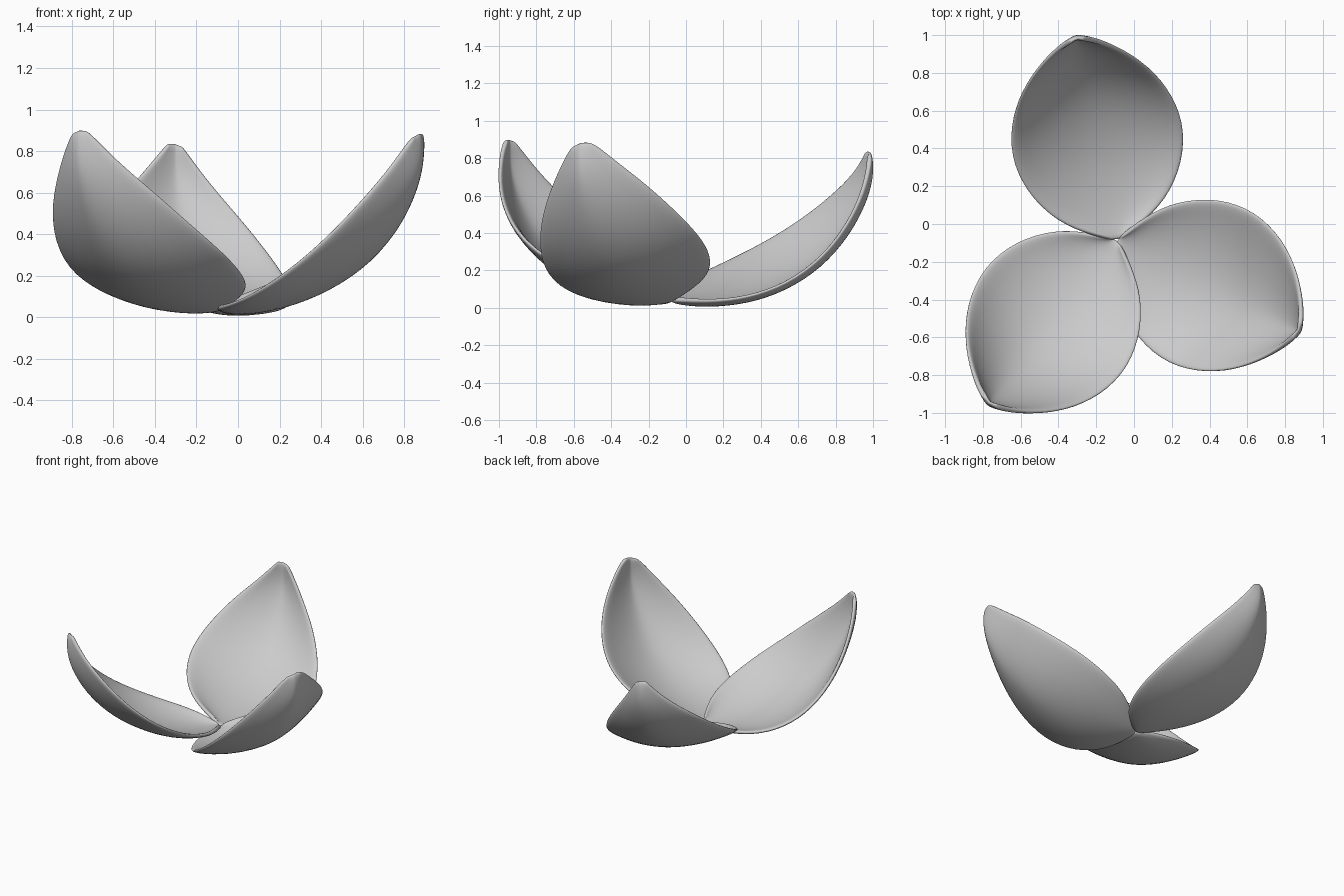
import bpy
import math
from mathutils import Matrix, Vector

cube = bpy.data.objects.get("Cube")
if cube:
    bpy.data.objects.remove(cube, do_unlink=True)

# Single pale grey colour
grey = bpy.data.materials.new("pale_grey")
grey.use_nodes = True
colour = (0.6, 0.6, 0.6, 1)
grey.diffuse_color = colour
grey.node_tree.nodes["Principled BSDF"].inputs["Base Color"].default_value = colour

# Stations from base to tip: rib reach, rib height, edge reach, edge half width, edge height
STATIONS = [
    (0.00, 0.030, 0.00, 0.03, 0.050),
    (0.06, 0.010, 0.05, 0.14, 0.065),
    (0.18, 0.000, 0.15, 0.30, 0.085),
    (0.38, 0.020, 0.33, 0.43, 0.130),
    (0.58, 0.085, 0.54, 0.48, 0.220),
    (0.78, 0.200, 0.74, 0.43, 0.355),
    (0.95, 0.380, 0.90, 0.32, 0.520),
    (1.06, 0.590, 1.01, 0.18, 0.680),
    (1.09, 0.740, 1.06, 0.08, 0.810),
    (1.08, 0.870, 1.07, 0.04, 0.860),
]
HALF = 5
BASE = Vector((-0.09, -0.085, 0.0))


def make_petal(name, angle, reach, height, lift, rim, tilt):
    """Cupped petal: lift raises the rib, rim raises the outer edges, tilt rolls it."""
    verts, faces = [], []
    cols = 2 * HALF + 1
    last = len(STATIONS) - 1
    for i, (rr, rz, er, w, ez) in enumerate(STATIONS):
        t = i / last
        power = 2.3 - 0.9 * t  # folds sharper toward the tip
        rib = rz + lift * math.sin(math.pi * t)
        edge = ez + rim * math.sin(math.pi * t * t)
        for j in range(cols):
            u = (j - HALF) / HALF
            f = abs(u) ** power
            verts.append(((rr + (er - rr) * f) * reach, w * u,
                          (rib + (edge - rib) * f) * height + tilt * w * u))
    for i in range(last):
        for j in range(cols - 1):
            a = i * cols + j
            faces.append((a, a + cols, a + cols + 1, a + 1))
    mesh = bpy.data.meshes.new(name)
    mesh.from_pydata(verts, [], faces)
    mesh.transform(Matrix.Translation(BASE) @ Matrix.Rotation(math.radians(angle), 4, 'Z'))
    mesh.materials.append(grey)
    mesh.polygons.foreach_set("use_smooth", [True] * len(mesh.polygons))
    petal = bpy.data.objects.new(name, mesh)
    bpy.context.collection.objects.link(petal)
    shell = petal.modifiers.new("thickness", 'SOLIDIFY')
    shell.thickness = 0.028
    shell.offset = 1
    smooth = petal.modifiers.new("smoothing", 'SUBSURF')
    smooth.levels = smooth.render_levels = 2


make_petal("back_petal", 101.3, 1.02, 0.965, 0.025, 0.0, 0.2)
make_petal("left_petal", -26.5, 1.005, 1.02, 0.03, 0.06, 0.2)
make_petal("right_petal", 232, 1.025, 1.04, 0.025, 0.03, 0.09)
